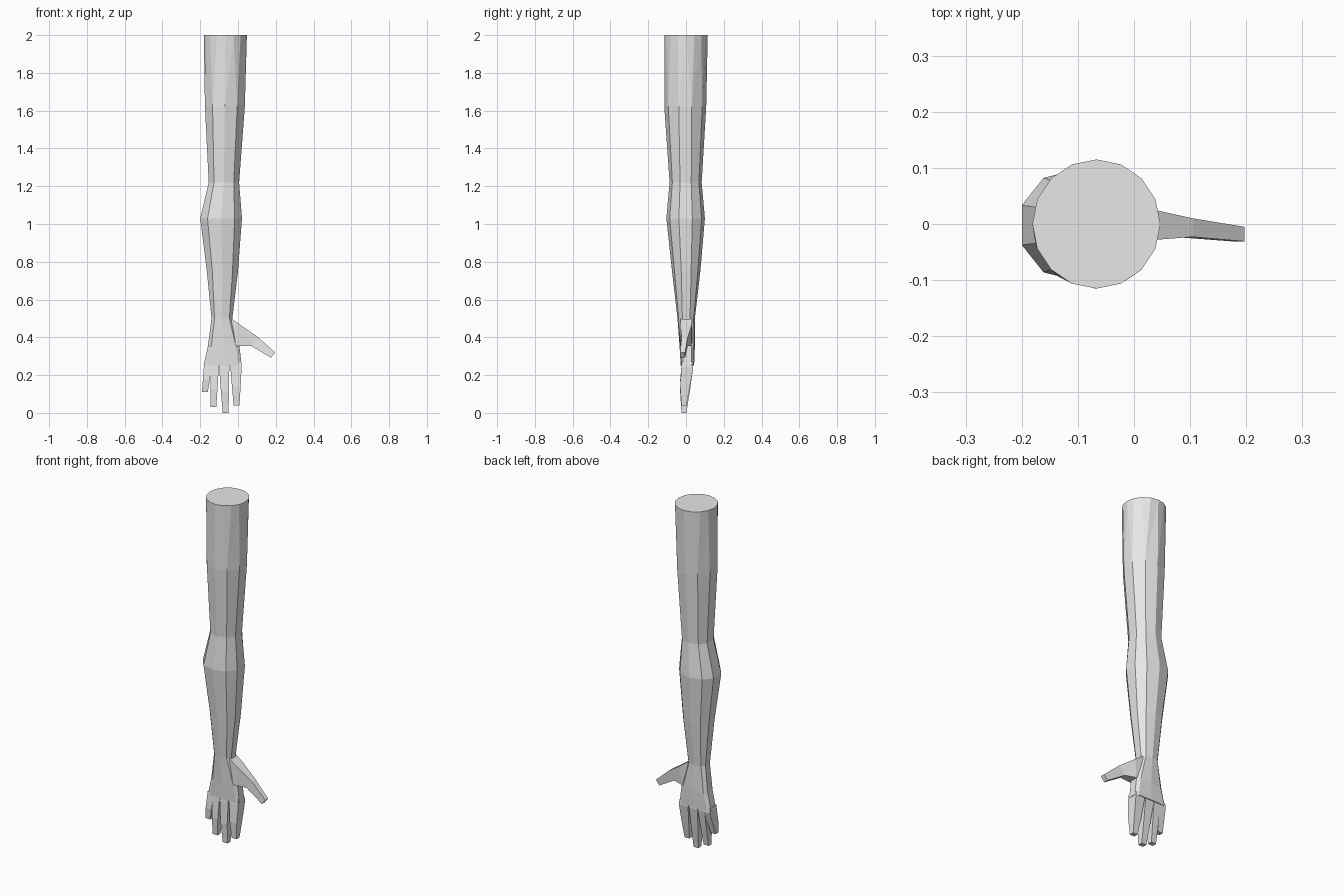
import bpy
import math

if "Cube" in bpy.data.objects:
    bpy.data.objects.remove(bpy.data.objects["Cube"], do_unlink=True)

GREY = (0.8, 0.8, 0.8, 1.0)
skin = bpy.data.materials.new("plain grey")
skin.diffuse_color = GREY
skin.use_nodes = True
skin.node_tree.nodes["Principled BSDF"].inputs["Base Color"].default_value = GREY


def make_object(name, verts, faces):
    mesh = bpy.data.meshes.new(name)
    mesh.from_pydata(verts, [], faces)
    mesh.materials.append(skin)
    mesh.update()
    obj = bpy.data.objects.new(name, mesh)
    bpy.context.collection.objects.link(obj)
    return obj


def bridge(a, b, n):
    """Quads from ring starting at index a (upper) to ring at b (lower)."""
    return [(a + i, b + i, b + (i + 1) % n, a + (i + 1) % n) for i in range(n)]


def loft(name, rings):
    """Closed skin over rings of equal count, counter-clockwise from above."""
    n = len(rings[0])
    verts = [p for ring in rings for p in ring]
    faces = [tuple(range(n))]
    for k in range(len(rings) - 1):
        faces += bridge(k * n, (k + 1) * n, n)
    faces.append(tuple(reversed(range(len(verts) - n, len(verts)))))
    return make_object(name, verts, faces)


def limb_ring(z, x0, x1, y0, y1, power):
    """Ten-sided section filling the given bounds; low power is boxier."""
    cx, cy, rx, ry = (x0 + x1) / 2, (y0 + y1) / 2, (x1 - x0) / 2, (y1 - y0) / 2
    rx /= math.cos(math.radians(18)) ** power
    ring = []
    for i in range(10):
        a = math.radians(18 + 36 * i)
        c, s = math.cos(a), math.sin(a)
        ring.append((cx + rx * math.copysign(abs(c) ** power, c),
                     cy + ry * math.copysign(abs(s) ** power, s), z))
    return ring


# Arm and palm: height, x range, y range, boxiness
SECTIONS = [
    (1.62, -0.175, 0.036, -0.115, 0.107, 1.0),
    (1.22, -0.155, 0.006, -0.087, 0.083, 0.9),
    (1.03, -0.200, 0.021, -0.104, 0.100, 0.9),
    (0.75, -0.165, 0.000, -0.074, 0.076, 0.9),
    (0.50, -0.140, -0.030, -0.045, 0.047, 0.7),
    (0.35, -0.160, 0.008, -0.034, 0.047, 0.5),
    (0.25, -0.182, 0.020, -0.028, 0.043, 0.4),
]
TOP = 16
verts = [(-0.067 + 0.114 * math.cos(i * math.tau / TOP),
          0.115 * math.sin(i * math.tau / TOP), 2.0) for i in range(TOP)]
for section in SECTIONS:
    verts += limb_ring(*section)
faces = [tuple(range(TOP))]

# Shoulder band joins sixteen sides to ten by walking round both rings
i = j = 0
while i < TOP or j < 10:
    top, low = i % TOP, TOP + j % 10
    if j == 10 or (i < TOP and (i + 1) * 360 / TOP <= 18 + 36 * (j + 1)):
        faces.append((top, low, (i + 1) % TOP))
        i += 1
    else:
        faces.append((top, low, TOP + (j + 1) % 10))
        j += 1

for k in range(len(SECTIONS) - 1):
    faces += bridge(TOP + 10 * k, TOP + 10 * (k + 1), 10)
faces.append(tuple(reversed(range(len(verts) - 10, len(verts)))))
make_object("arm", verts, faces)


def box_ring(z, x0, x1, y0, y1):
    return [(x0, y0, z), (x1, y0, z), (x1, y1, z), (x0, y1, z)]


# Fingers: knuckle x range, fingertip x range, fingertip height
FINGERS = {
    "little_finger": (-0.181, -0.140, -0.191, -0.160, 0.11),
    "ring_finger": (-0.146, -0.102, -0.146, -0.115, 0.03),
    "middle_finger": (-0.100, -0.046, -0.081, -0.050, 0.0),
    "index_finger": (-0.040, 0.019, -0.023, 0.008, 0.04),
}
for name, (a0, a1, b0, b1, tip) in FINGERS.items():
    mid = 0.25 + (tip - 0.25) * 0.55
    t = 0.5
    loft(name, [
        box_ring(0.27, a0 + 0.002, a1 - 0.002, -0.022, 0.036),
        box_ring(0.24, a0, a1, -0.025, 0.038),
        box_ring(mid, a0 + (b0 - a0) * t, a1 + (b1 - a1) * t, -0.031, 0.020),
        box_ring(tip, b0, b1, -0.024, 0.002),
    ])

# Thumb: upper edge point, lower edge point, y range
THUMB = [
    ((-0.035, 0.500), (-0.035, 0.355), -0.030, 0.032),
    ((0.015, 0.464), (0.010, 0.355), -0.030, 0.030),
    ((0.105, 0.402), (0.070, 0.355), -0.023, 0.010),
    ((0.197, 0.320), (0.175, 0.292), -0.031, -0.005),
]
loft("thumb", [[(u[0], y0, u[1]), (l[0], y0, l[1]), (l[0], y1, l[1]), (u[0], y1, u[1])]
               for u, l, y0, y1 in reversed(THUMB)])
